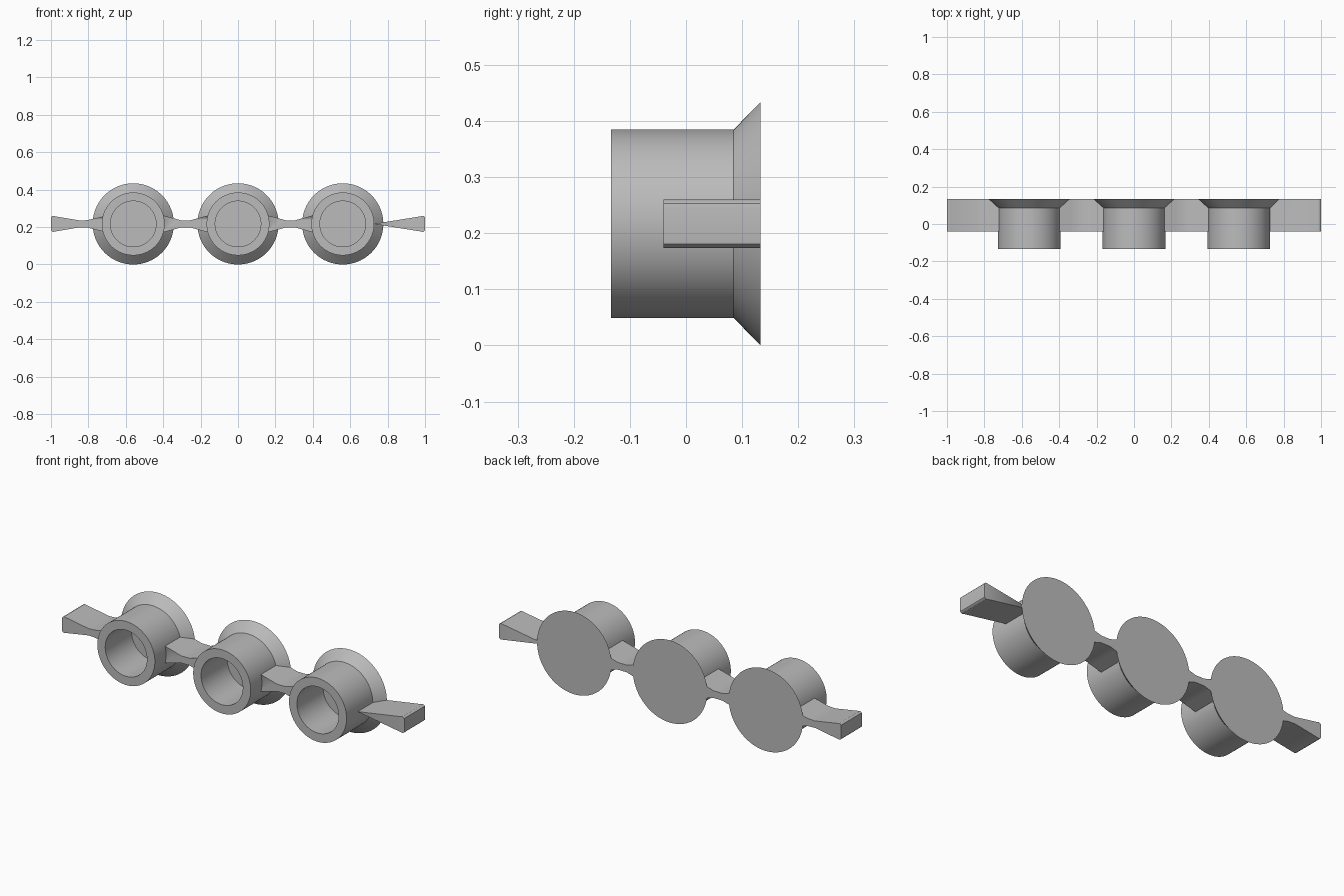
import bpy, bmesh, math

cube = bpy.data.objects.get("Cube")
if cube:
    bpy.data.objects.remove(cube, do_unlink=True)

CENTRE_Z = 0.217
SPACING = 0.56
FRONT, BACK, ARM_FRONT = -0.134, 0.133, -0.04
SIDES = 96

grey = bpy.data.materials.new("plain grey")
grey.use_nodes = True
grey.diffuse_color = (0.5, 0.5, 0.5, 1)
grey.node_tree.nodes["Principled BSDF"].inputs["Base Color"].default_value = (0.5, 0.5, 0.5, 1)


def finish(name, bm):
    bmesh.ops.recalc_face_normals(bm, faces=bm.faces)
    mesh = bpy.data.meshes.new(name)
    bm.to_mesh(mesh)
    bm.free()
    mesh.materials.append(grey)
    obj = bpy.data.objects.new(name, mesh)
    bpy.context.collection.objects.link(obj)
    bpy.ops.object.select_all(action="DESELECT")
    obj.select_set(True)
    bpy.context.view_layer.objects.active = obj
    bpy.ops.object.shade_smooth_by_angle(angle=math.radians(30))
    return obj


def cup(name, x):
    """Hollow tube, open at the front, with a flared disc at the back."""
    profile = [(0.122, 0.085), (0.122, FRONT), (0.168, FRONT),
               (0.168, 0.085), (0.217, BACK)]
    bm = bmesh.new()
    rings = []
    for r, y in profile:
        rings.append([bm.verts.new((x + r * math.cos(a), y, CENTRE_Z + r * math.sin(a)))
                      for a in (math.tau * i / SIDES for i in range(SIDES))])
    for a, b in zip(rings, rings[1:]):
        for i in range(SIDES):
            j = (i + 1) % SIDES
            bm.faces.new((a[i], a[j], b[j], b[i]))
    bm.faces.new(rings[0])
    bm.faces.new(rings[-1])
    return finish(name, bm)


def bar(name, outline, cups):
    """Extruded strip, symmetric in height, trimmed against its cups."""
    bm = bmesh.new()
    points = [(x, h) for x, h in outline] + [(x, -h) for x, h in reversed(outline) if h > 0]
    face = bm.faces.new([bm.verts.new((x, ARM_FRONT, CENTRE_Z + h)) for x, h in points])
    ext = bmesh.ops.extrude_face_region(bm, geom=[face])
    moved = [v for v in ext["geom"] if isinstance(v, bmesh.types.BMVert)]
    bmesh.ops.translate(bm, verts=moved, vec=(0, BACK - ARM_FRONT, 0))
    obj = finish(name, bm)
    for c in cups:
        trim = obj.modifiers.new("trim", "BOOLEAN")
        trim.operation = "DIFFERENCE"
        trim.solver = "EXACT"
        trim.object = c
    return obj


right_cup = cup("right_cup", -SPACING)
middle_cup = cup("middle_cup", 0)
left_cup = cup("left_cup", SPACING)

# Narrow waisted links between the cups
waist = [(-0.13, 0.048), (-0.06, 0.029), (-0.025, 0.019),
         (0.025, 0.019), (0.06, 0.029), (0.13, 0.048)]
for name, x, cups in (("right_link", -SPACING / 2, (right_cup, middle_cup)),
                      ("left_link", SPACING / 2, (middle_cup, left_cup))):
    bar(name, [(x + dx, h) for dx, h in waist], cups)

# End tabs, widening to a softly rounded tip
tip = [(0.98, 0.041), (0.987, 0.043), (0.994, 0.041), (0.999, 0.036), (1.0, 0.03)]
bar("left_tab", [(0.725, 0)] + tip, (left_cup,))
root = [(0.69, 0.048), (0.76, 0.031), (0.805, 0.02), (0.845, 0.018)]
bar("right_tab", [(-x, h) for x, h in root + tip], (right_cup,))
